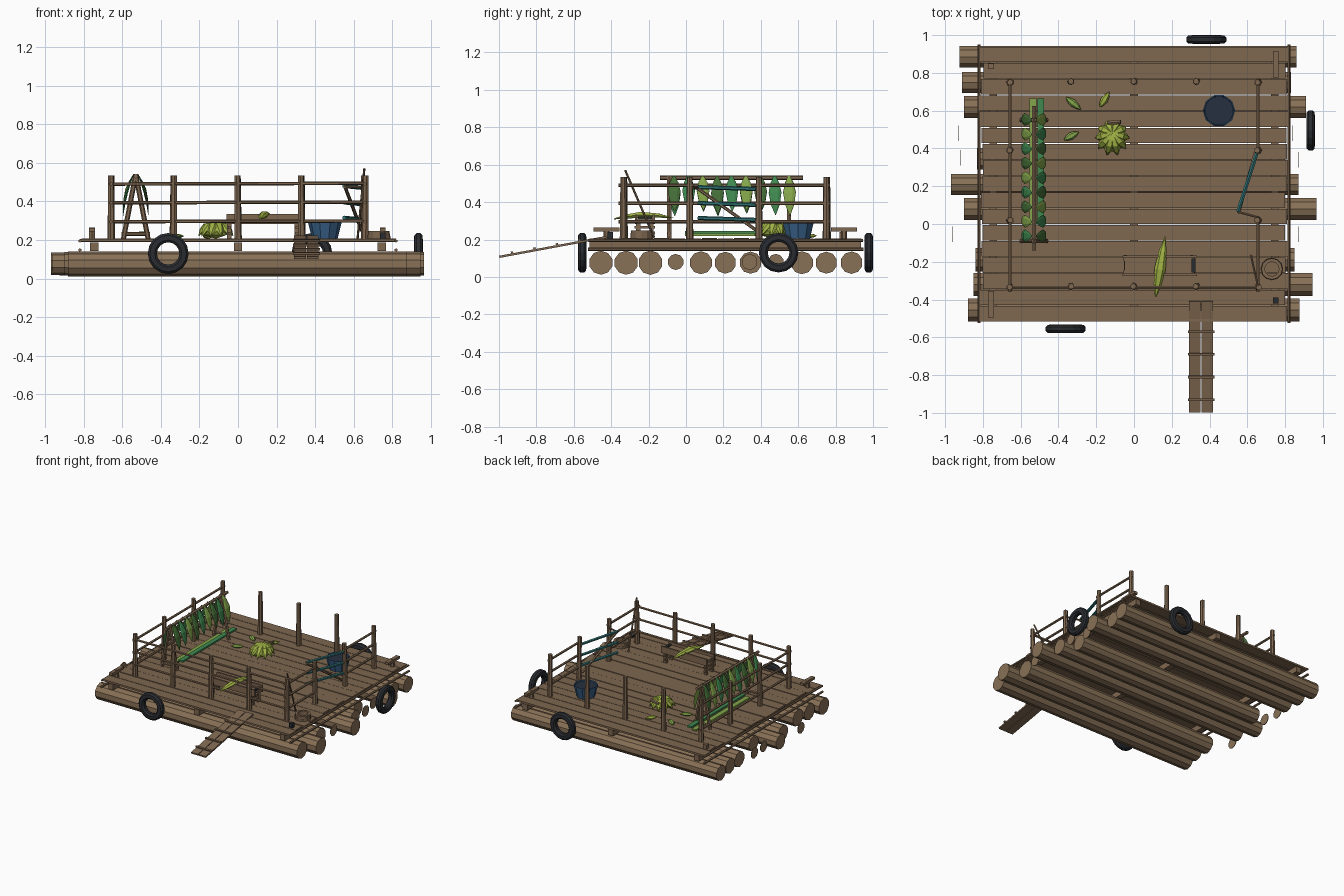
import bpy, bmesh, math, random
from mathutils import Vector, Matrix

random.seed(4)
if "Cube" in bpy.data.objects:
    bpy.data.objects.remove(bpy.data.objects["Cube"], do_unlink=True)


def material(name, r, g, b):
    m = bpy.data.materials.new(name)
    m.use_nodes = True
    m.diffuse_color = (r, g, b, 1)
    m.node_tree.nodes["Principled BSDF"].inputs["Base Color"].default_value = (r, g, b, 1)
    return m


WOOD = material("wood", .21, .135, .08)
LOG = material("log wood", .25, .165, .095)
RUBBER = material("rubber", .022, .025, .03)
LIME = material("fruit green", .36, .45, .06)
DARK = material("dark leaf", .06, .16, .04)
LEAF = material("leaf", .05, .25, .08)
PALE = material("pale leaf", .23, .38, .07)
TEAL = material("teal paint", .03, .17, .18)
BLUE = material("blue plastic", .04, .12, .25)
NAVY = material("dark water", .02, .03, .05)


def finish(name, bm, mat, smooth=False):
    bmesh.ops.recalc_face_normals(bm, faces=bm.faces)
    me = bpy.data.meshes.new(name)
    bm.to_mesh(me)
    bm.free()
    me.materials.append(mat)
    ob = bpy.data.objects.new(name, me)
    bpy.context.collection.objects.link(ob)
    if smooth:
        for p in me.polygons:
            p.use_smooth = True
    return ob


def box(name, center, size, mat=WOOD, rot=None):
    bm = bmesh.new()
    m = Matrix.Translation(center) @ (rot or Matrix()) @ Matrix.Diagonal((*size, 1))
    bmesh.ops.create_cube(bm, size=1, matrix=m)
    return finish(name, bm, mat)


# straight pole between two points
def pole(name, a, b, r, mat=WOOD, sides=6, r2=None):
    a, b = Vector(a), Vector(b)
    d = b - a
    bm = bmesh.new()
    m = Matrix.Translation((a + b) / 2) @ d.to_track_quat('Z', 'Y').to_matrix().to_4x4()
    bmesh.ops.create_cone(bm, cap_ends=True, segments=sides, radius1=r,
                          radius2=r if r2 is None else r2, depth=d.length, matrix=m)
    return finish(name, bm, mat)


# closed ring from a (radius, height) section
def ring(name, section, sides, center, mat, rot=None):
    bm = bmesh.new()
    loops = []
    for i in range(sides):
        a = math.tau * i / sides
        loops.append([bm.verts.new((r * math.cos(a), r * math.sin(a), h)) for r, h in section])
    n = len(section)
    for i in range(sides):
        p, q = loops[i], loops[(i + 1) % sides]
        for j in range(n):
            bm.faces.new((p[j], q[j], q[(j + 1) % n], p[(j + 1) % n]))
    bm.transform(Matrix.Translation(center) @ (rot or Matrix()))
    return finish(name, bm, mat)


# pointed, squashed, bent body running from a to b, used for fruit and leaves
def pod(name, a, b, width, thick, mat, bend=0, side=(0, 0, 1)):
    a, b = Vector(a), Vector(b)
    d = b - a
    n = Vector(side)
    w = d.cross(n).normalized()
    n = w.cross(d).normalized()
    bm = bmesh.new()
    loops = []
    for t, s in ((0, .15), (.2, .7), (.45, 1), (.75, .7), (1, .05)):
        c = a + d * t + n * bend * math.sin(math.pi * t)
        loops.append([bm.verts.new(c + w * width * s * math.cos(k * math.tau / 6)
                                   + n * thick * s * math.sin(k * math.tau / 6)) for k in range(6)])
    for p, q in zip(loops, loops[1:]):
        for k in range(6):
            bm.faces.new((p[k], p[(k + 1) % 6], q[(k + 1) % 6], q[k]))
    bm.faces.new(loops[0])
    bm.faces.new(loops[-1])
    return finish(name, bm, mat)


# floating logs: y, left end, right end
for y, x0, x1 in ((.885, -.925, .86), (.75, -.91, .83), (.62, -.9, .91), (.345, -.83, .8),
                  (.21, -.97, .87), (.08, -.9, .965), (-.19, -.84, .85),
                  (-.32, -.85, .945), (-.455, -.88, .875)):
    r = random.uniform(.058, .066)
    pole("log", (x0, y, .076), (x1, y, .076), r, LOG, 10)
# loose log end discs
for x, y in ((-.93, .48), (-.92, .35), (-.96, -.055), (.84, .48), (.87, -.055), (.87, .34)):
    pole("log_end_disc", (x - .002, y, .08), (x + .002, y, .08), .043, LOG, 10)

# cross beams and side lashings
for x in (-.745, 0, .745):
    box("cross_beam", (x, .21, .165), (.042, 1.45, .045))
for x in (-.82, .82):
    pole("side_lashing", (x, -.525, .148), (x, .95, .148), .009)
    pole("side_pole", (x, -.52, .195), (x, .945, .195), .008)

# deck planks
for i in range(17):
    y = -.475 + i * .0858
    a, b = -.81 + random.uniform(-.012, .012), .81 + random.uniform(-.012, .012)
    box("deck_plank", ((a + b) / 2, y, .199 + random.uniform(-.002, .002)), (b - a, .081, .014))

# railing posts and rails
SIDE_Y = (-.335, .02, .39, .75)
posts = [(x, y) for x in (-.657, .657) for y in SIDE_Y]
posts += [(x, y) for x in (-.335, 0, .33) for y in (-.33, .755)]
for x, y in posts:
    pole("railing_post", (x, y, .19), (x + random.uniform(-.006, .006), y, .535), .02, WOOD, 7, .016)
for z in (.295, .393, .49):
    pole("front_rail", (-.675, -.335, z), (.675, -.335, z + .004), .009)
    pole("right_rail", (-.657, -.36, z), (-.657, .77, z), .009)
    for y0, y1 in ((-.36, .04), (.37, .77)):
        pole("left_rail", (.657, y0, z), (.657, y1, z), .009)

# open gate with brace
for z in (.31, .39, .475):
    pole("gate_bar", (.65, .375, z - .005), (.55, .065, z + .005), .011, TEAL)
pole("gate_brace", (.64, .375, .25), (.555, .06, .475), .009)
pole("gate_hinge_bar", (.55, .065, .475), (.657, .035, .475), .007)
pole("leaning_stick", (.62, -.17, .21), (.655, -.325, .57), .006)

# drying rack
for y in (-.09, .55):
    for x in (-.595, -.465):
        pole("rack_leg", (x, y, .2), (-.53, y, .54), .013)
    pole("rack_foot", (-.605, y, .232), (-.455, y, .232), .01)
pole("rack_beam", (-.53, -.14, .53), (-.53, .625, .53), .012)
for i in range(9):
    y = -.065 + i * .077
    for s in (-1, 1):
        mat = (LEAF, DARK, PALE)[(i * 2 + (s > 0)) % 3]
        low = random.uniform(.325, .36)
        pod("hanging_leaf", (-.53 + s * .012, y, .54), (-.53 + s * .065, y + .005, low),
            .034, .008, mat, .012, (s, 0, 0))
box("leaf_strip", (-.535, .33, .226), (.036, .67, .012), PALE)
box("leaf_strip", (-.494, .33, .238), (.036, .67, .014), LEAF)

# fruit bunch and loose fruit
bm = bmesh.new()
bmesh.ops.create_icosphere(bm, subdivisions=1, radius=1, matrix=Matrix.Translation((-.115, .455, .243))
                           @ Matrix.Diagonal((.08, .085, .036, 1)))
finish("fruit_bunch", bm, LIME)
for i in range(10):
    a = i * math.tau / 10
    pod("bunch_fruit", (-.115, .48, .285),
        (-.115 + .09 * math.cos(a), .455 + .095 * math.sin(a), .22), .026, .02, LIME, .018)
pole("bunch_stem", (-.14, .535, .275), (-.07, .54, .29), .012)
pod("loose_fruit", (-.36, .67, .22), (-.28, .605, .22), .02, .014, PALE)
pod("loose_fruit", (-.18, .62, .22), (-.13, .7, .22), .02, .014, LIME)
pod("loose_fruit", (-.37, .445, .22), (-.29, .49, .22), .02, .014, PALE)
pod("large_fruit", (.115, -.385, .31), (.165, -.065, .315), .03, .018, LIME, .02)

# bench
box("bench_seat", (.135, -.22, .302), (.37, .085, .02))
for y in (-.172, -.268):
    box("bench_apron", (.137, y, .308), (.395, .012, .052))
for x in (-.045, .305):
    for y in (-.185, -.255):
        box("bench_leg", (x, y, .255), (.022, .022, .11))
    for z in (.235, .265):
        box("bench_stretcher", (x, -.22, z), (.014, .11, .014))
box("bench_end", (.315, -.22, .316), (.02, .075, .012), RUBBER)

# bucket
ring("bucket", ((.062, .2), (.08, .29), (.086, .29), (.086, .282), (.066, .2)), 10, (.45, .6, .005), BLUE)
pole("bucket_water", (.45, .6, .207), (.45, .6, .286), .06, NAVY, 10, .079)

# tyre fenders
TYRE = ((.058, -.012), (.07, -.023), (.095, -.021), (.106, -.01),
        (.106, .01), (.095, .021), (.07, .023), (.058, .012))
turn_x = Matrix.Rotation(math.pi / 2, 4, 'X')
ring("front_tyre", TYRE, 16, (-.362, -.555, .13), RUBBER, turn_x)
ring("back_tyre", TYRE, 16, (.383, .977, .13), RUBBER, turn_x)
ring("left_tyre", TYRE, 16, (.935, .495, .13), RUBBER, Matrix.Rotation(math.pi / 2, 4, 'Y'))

# mooring cleats and rope coil
for x, y in ((-.757, -.425), (.75, .845)):
    pole("cleat_post", (x, y, .2), (x, y, .265), .017)
    box("cleat_bar", (x, y, .253), (.03, .14, .02))
for x, y, m in ((-.757, .835, WOOD), (.75, -.405, RUBBER)):
    box("corner_peg", (x, y, .22), (.03, .03, .04), m)
for i in range(3):
    ring("rope_coil", ((.042 - i * .002, -.008), (.06 - i * .002, -.008),
                       (.06 - i * .002, .007), (.042 - i * .002, .007)), 12, (.73, -.238, .214 + i * .013), WOOD)

# gangplank
tilt = math.atan(.185)
rot = Matrix.Rotation(tilt, 4, 'X')
for x in (.322, .388):
    box("gangplank", (x, -.703, .162), (.061, .6, .012), WOOD, rot)
for y in (-.93, -.81, -.69, -.57):
    box("gangplank_slat", (.355, y, .172 + (y + .703) * .185), (.14, .013, .012), WOOD, rot)
